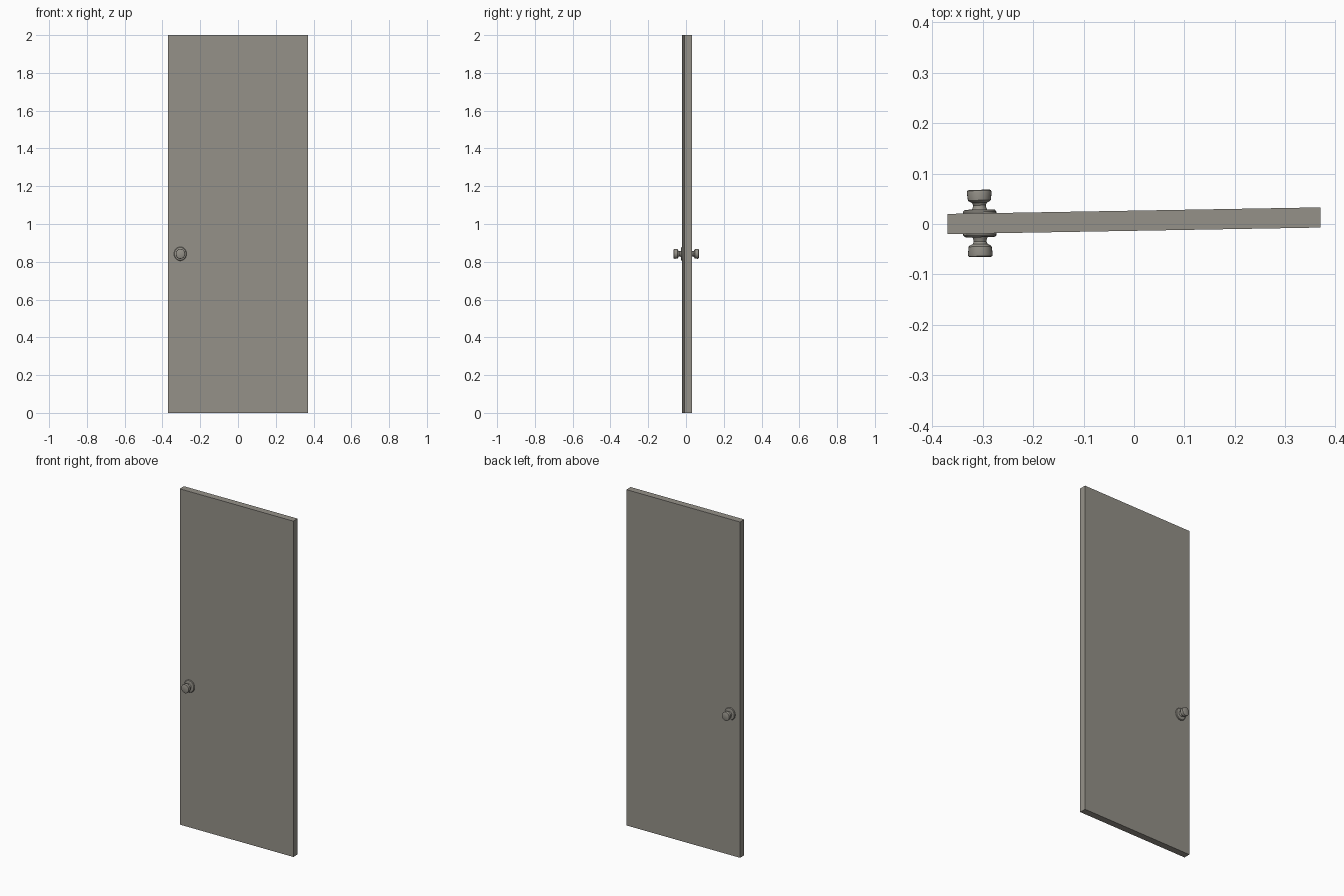
import bpy, bmesh, math
from mathutils import Matrix

if "Cube" in bpy.data.objects:
    bpy.data.objects.remove(bpy.data.objects["Cube"])

SWING = math.radians(1.0)      # door stands slightly ajar
CY = 0.0065                    # slab centre in y


def material(name, rgb):
    m = bpy.data.materials.new(name)
    m.diffuse_color = (*rgb, 1)
    m.use_nodes = True
    m.node_tree.nodes["Principled BSDF"].inputs["Base Color"].default_value = m.diffuse_color
    return m


grey = material("warm grey", (0.30, 0.285, 0.25))
PLACE = Matrix.Translation((0, CY, 0)) @ Matrix.Rotation(SWING, 4, 'Z')


def finish(bm, name, smooth=False):
    bmesh.ops.recalc_face_normals(bm, faces=bm.faces)
    me = bpy.data.meshes.new(name)
    bm.to_mesh(me)
    bm.free()
    me.materials.append(grey)
    ob = bpy.data.objects.new(name, me)
    ob.matrix_world = PLACE
    bpy.context.collection.objects.link(ob)
    if smooth:
        bpy.ops.object.select_all(action='DESELECT')
        ob.select_set(True)
        bpy.context.view_layer.objects.active = ob
        bpy.ops.object.shade_smooth_by_angle(angle=math.radians(35))


# door slab
bm = bmesh.new()
bmesh.ops.create_cube(bm, size=1, matrix=Matrix.Translation((0, 0, 1)) @ Matrix.Diagonal((0.74, 0.04, 2, 1)))
finish(bm, "door_slab")


def lathe(name, profile, side, squash, steps=24):
    """Turn (radius, distance from slab centre) points about the knob axis."""
    bm = bmesh.new()
    rings = []
    for r, d in profile:
        rings.append([bm.verts.new((-0.306 + r * squash * math.cos(a), side * d, 0.842 + r * math.sin(a)))
                      for a in (2 * math.pi * i / steps for i in range(steps))])
    for a, b in zip(rings, rings[1:]):
        for i in range(steps):
            j = (i + 1) % steps
            bm.faces.new((a[i], a[j], b[j], b[i]))
    bm.faces.new(rings[0])
    bm.faces.new(rings[-1])
    finish(bm, name, True)


ROSETTE = [(0.037, 0.019), (0.037, 0.023), (0.034, 0.0265), (0.030, 0.0275), (0.018, 0.0275)]
KNOB = [(0.017, 0.026), (0.0145, 0.031), (0.0135, 0.036), (0.016, 0.041), (0.022, 0.0435),
        (0.0245, 0.046), (0.0265, 0.061), (0.0255, 0.065), (0.022, 0.0667)]
# matching hardware on both faces
for side, label in ((-1, "front"), (1, "back")):
    lathe(label + "_rosette", ROSETTE, side, 0.9)
    lathe(label + "_knob", KNOB, side, 0.93)
